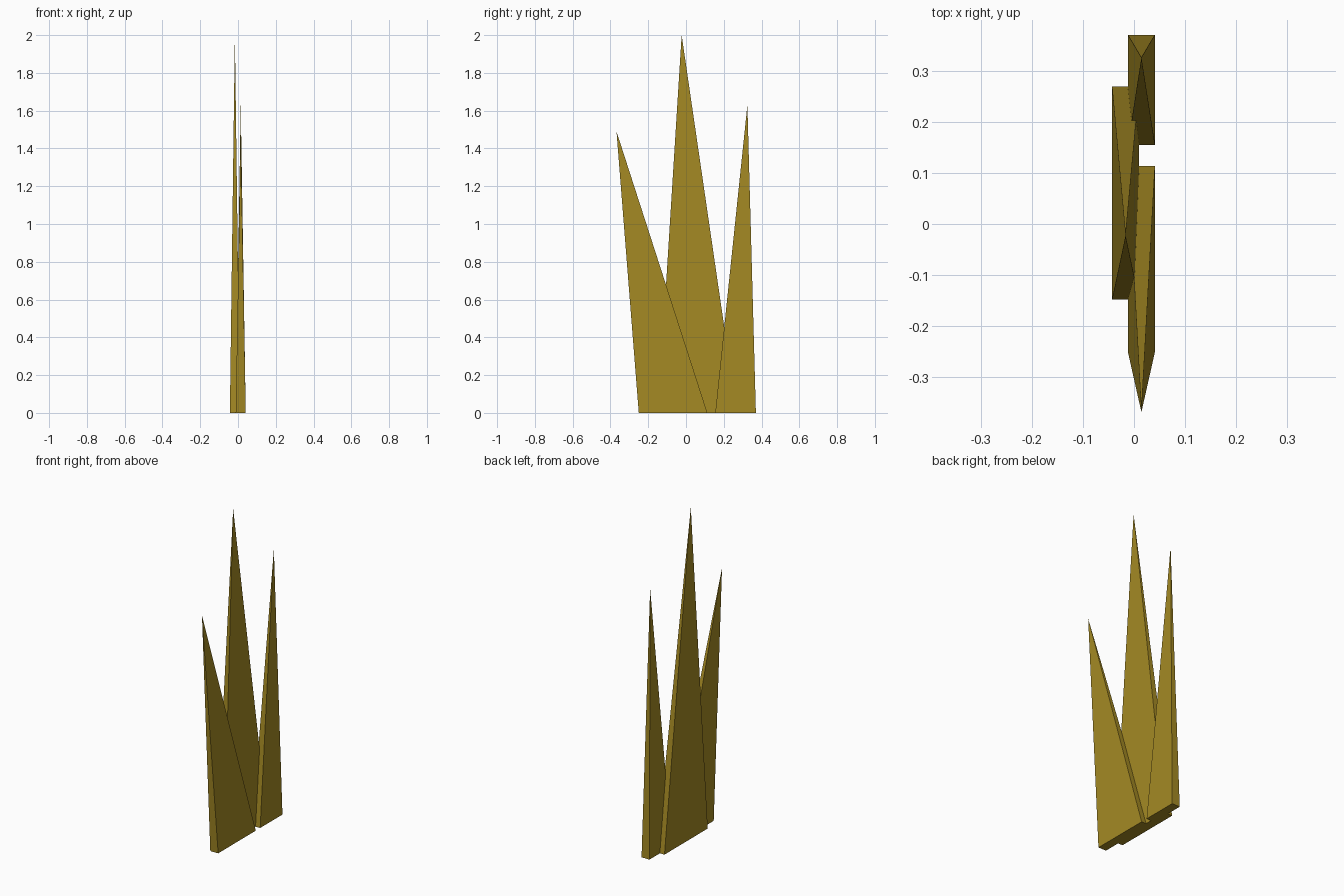
import bpy
import bmesh

cube = bpy.data.objects.get("Cube")
if cube:
    bpy.data.objects.remove(cube, do_unlink=True)

# Single olive gold colour
gold = bpy.data.materials.new("olive_gold")
gold.use_nodes = True
colour = (0.37, 0.25, 0.017, 1.0)
gold.diffuse_color = colour
gold.node_tree.nodes["Principled BSDF"].inputs["Base Color"].default_value = colour


def spike(name, x, y_front, y_back, tip_y, height, half_width=0.0265):
    """Thin four-sided spike with a closed base and a leaning tip."""
    bm = bmesh.new()
    base = [bm.verts.new((x + sx * half_width, y, 0))
            for sx, y in ((-1, y_front), (1, y_front), (1, y_back), (-1, y_back))]
    tip = bm.verts.new((x, tip_y, height))
    bm.faces.new(base[::-1])
    for i in range(4):
        bm.faces.new((base[i], base[(i + 1) % 4], tip))
    bmesh.ops.recalc_face_normals(bm, faces=bm.faces)
    mesh = bpy.data.meshes.new(name)
    bm.to_mesh(mesh)
    bm.free()
    mesh.materials.append(gold)
    obj = bpy.data.objects.new(name, mesh)
    bpy.context.collection.objects.link(obj)
    return obj


# Outer spikes share one plane, the tall middle one sits beside them
spike("front_spike", 0.0145, -0.25, 0.113, -0.368, 1.49)
spike("middle_spike", -0.0165, -0.148, 0.269, -0.023, 2.0)
spike("back_spike", 0.0145, 0.155, 0.37, 0.325, 1.63)
